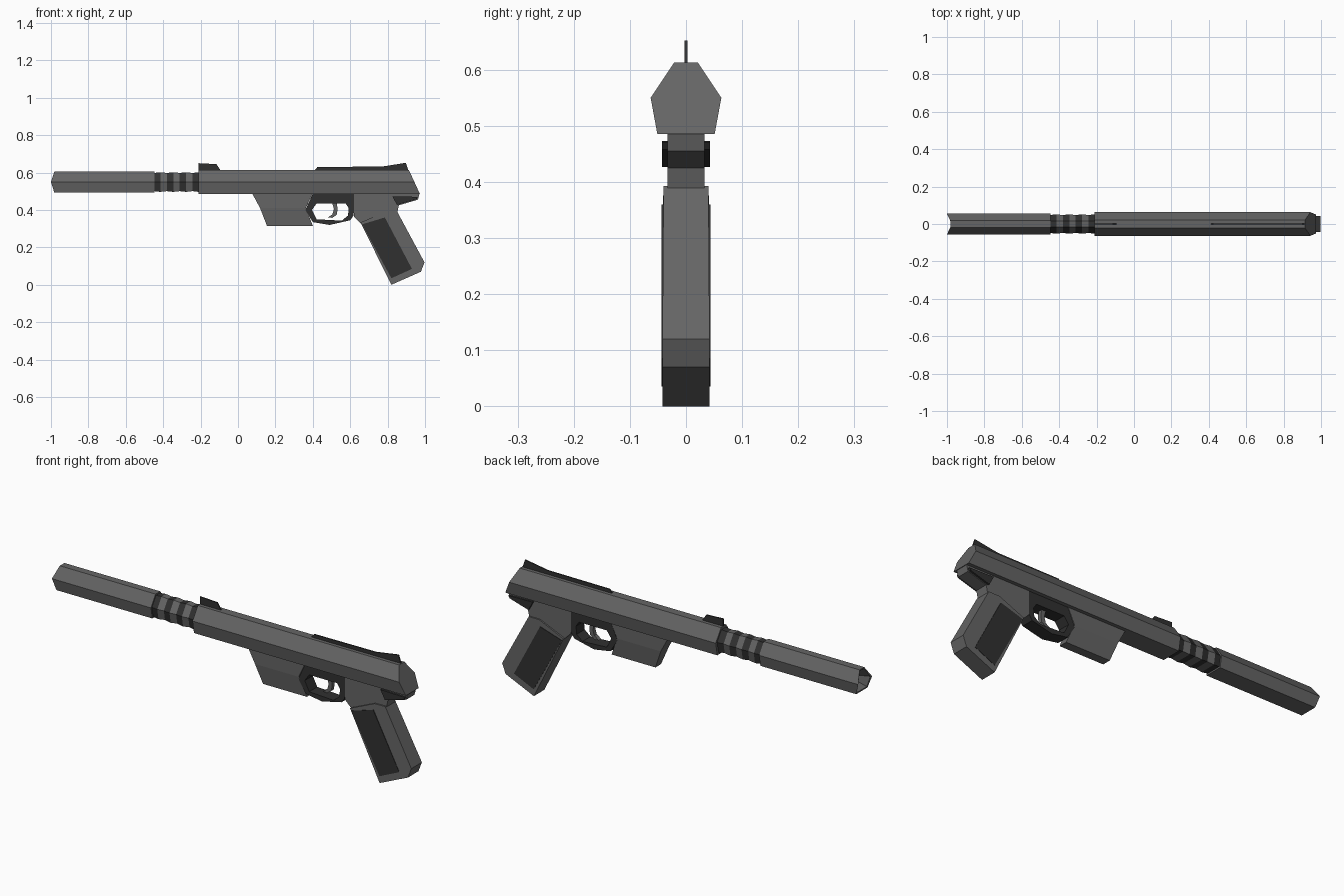
import bpy, bmesh

if "Cube" in bpy.data.objects:
    bpy.data.objects.remove(bpy.data.objects["Cube"])


def material(name, v):
    m = bpy.data.materials.new(name)
    m.diffuse_color = (v, v, v, 1)
    m.use_nodes = True
    m.node_tree.nodes["Principled BSDF"].inputs["Base Color"].default_value = m.diffuse_color
    return m


GREY = material("gunmetal", 0.13)
DARK = material("dark_metal", 0.03)


def loft(name, loops, mat, closed=False):
    """Skin a row of equal-length point loops; cap the ends unless closed."""
    bm = bmesh.new()
    rows = [[bm.verts.new(p) for p in loop] for loop in loops]
    pairs = list(zip(rows, rows[1:])) + ([(rows[-1], rows[0])] if closed else [])
    for a, b in pairs:
        for i in range(len(a)):
            j = (i + 1) % len(a)
            bm.faces.new((a[i], a[j], b[j], b[i]))
    if not closed:
        bm.faces.new(rows[0])
        bm.faces.new(rows[-1])
    bmesh.ops.recalc_face_normals(bm, faces=bm.faces)
    me = bpy.data.meshes.new(name)
    bm.to_mesh(me)
    bm.free()
    me.materials.append(mat)
    ob = bpy.data.objects.new(name, me)
    bpy.context.collection.objects.link(ob)
    return ob


def side(profile, y):
    return [(x, y, z) for x, z in profile]


def plate(name, profile, half, mat):
    """Side profile (x, z) extruded symmetrically across y."""
    return loft(name, [side(profile, -half), side(profile, half)], mat)


# Six-sided body section shared by receiver, neck and suppressor
HEX = [(-0.021, 0.063), (0.021, 0.063), (0.063, 0), (0.051, -0.065), (-0.051, -0.065), (-0.063, 0)]


def section(x, s=1.0, slope=0.0, bulge=0.0):
    return [(x - slope * z * s - (bulge if z == 0 else 0), y * s, 0.55 + z * s) for y, z in HEX]


# Receiver with sloped rear face
loft("receiver", [section(-0.21), section(0.943, slope=0.46)], GREY)

# Suppressor with pointed, recessed muzzle
loft("suppressor", [section(-0.94, 0.45), section(-0.982, 0.78, bulge=0.012),
                    section(-0.982, 0.88, bulge=0.018), section(-0.447, 0.88)], GREY)

# Ribbed neck: alternating dark ribs and grey bands
step = 0.24 / 7
for i in range(7):
    x = -0.449 + i * step
    s0, s1 = (0.76, 0.82) if i % 2 == 0 else (0.82, 0.76)
    loft(f"neck_band_{i + 1}", [section(x, s0), section(x + step, s1)], GREY if i % 2 else DARK)

# Sights
plate("front_sight", [(-0.21, 0.6), (-0.21, 0.65), (-0.115, 0.645), (-0.085, 0.6)], 0.003, DARK)
plate("rear_sight", [(0.4, 0.6), (0.425, 0.63), (0.77, 0.632), (0.897, 0.652), (0.915, 0.6)], 0.003, DARK)

# Forward block under the receiver
loft("forward_block", [[(a, -w, z), (b, -w, z), (b, w, z), (a, w, z)] for a, b, w, z in
     ((0.075, 0.4, 0.033, 0.49), (0.118, 0.362, 0.033, 0.41), (0.155, 0.4, 0.022, 0.315))], GREY)

# Trigger guard: outer outline joined to an inner opening
outer = [(0.36, 0.40), (0.40, 0.487), (0.625, 0.487), (0.618, 0.37), (0.60, 0.345), (0.49, 0.32), (0.40, 0.335)]
inner = [(0.395, 0.40), (0.42, 0.435), (0.575, 0.435), (0.592, 0.41), (0.588, 0.37), (0.555, 0.343), (0.42, 0.35)]
w = 0.032
loft("trigger_guard", [side(outer, -w), side(outer, w), side(inner, w), side(inner, -w)], DARK, closed=True)

# Curved trigger
plate("trigger", [(0.50, 0.45), (0.513, 0.405), (0.505, 0.377), (0.48, 0.36),
                  (0.505, 0.358), (0.528, 0.375), (0.533, 0.405), (0.525, 0.45)], 0.01, GREY)

# Frame with rear tang
plate("frame", [(0.62, 0.487), (0.97, 0.487), (0.962, 0.455), (0.86, 0.425), (0.85, 0.38),
                (0.80, 0.33), (0.665, 0.32), (0.62, 0.365)], 0.033, GREY)
plate("tang_insert", [(0.825, 0.473), (0.962, 0.47), (0.955, 0.458), (0.85, 0.427)], 0.043, DARK)

# Raked grip, slightly narrower at the top
grip = [(0.655, 0.333), (0.79, 0.392), (0.85, 0.393), (0.997, 0.12), (0.978, 0.07), (0.82, 0.0)]
half = [0.042, 0.04, 0.04, 0.042, 0.042, 0.042]
loft("grip", [[(x, s * h, z) for (x, z), h in zip(grip, half)] for s in (-1, 1)], GREY)
plate("grip_panels", [(0.663, 0.323), (0.785, 0.36), (0.93, 0.085), (0.82, 0.035)], 0.0435, DARK)
